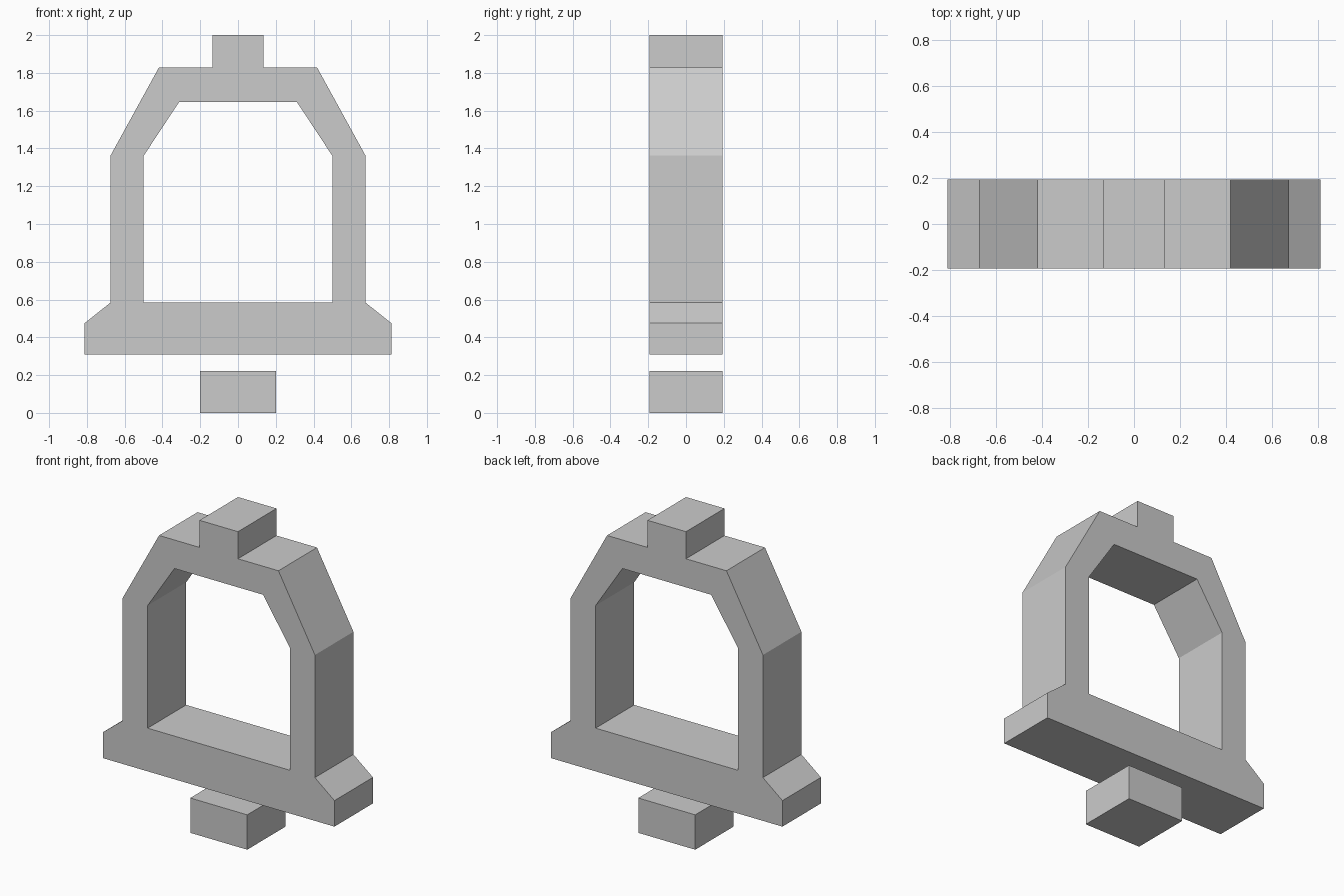
import bpy
import bmesh

if "Cube" in bpy.data.objects:
    bpy.data.objects.remove(bpy.data.objects["Cube"])

HALF_DEPTH = 0.193


def extruded_plate(name, *half_profiles):
    """Mirror right-half (x, z) profiles into closed loops, fill between them, extrude along y."""
    bm = bmesh.new()
    for half in half_profiles:
        loop = half + [(-x, z) for x, z in reversed(half)]
        verts = [bm.verts.new((x, -HALF_DEPTH, z)) for x, z in loop]
        for a, b in zip(verts, verts[1:] + verts[:1]):
            bm.edges.new((a, b))
    bmesh.ops.triangle_fill(bm, edges=bm.edges[:], use_beauty=True)
    result = bmesh.ops.extrude_face_region(bm, geom=bm.faces[:], use_keep_orig=True)
    moved = [g for g in result["geom"] if isinstance(g, bmesh.types.BMVert)]
    bmesh.ops.translate(bm, verts=moved, vec=(0, 2 * HALF_DEPTH, 0))
    bmesh.ops.recalc_face_normals(bm, faces=bm.faces[:])
    mesh = bpy.data.meshes.new(name)
    bm.to_mesh(mesh)
    bm.free()
    obj = bpy.data.objects.new(name, mesh)
    bpy.context.collection.objects.link(obj)
    return obj


# Bell frame: outer silhouette with top knob and flared rim, plus the opening
outer = [(0.135, 2.0), (0.135, 1.828), (0.419, 1.828), (0.675, 1.362),
         (0.675, 0.584), (0.812, 0.475), (0.812, 0.31)]
opening = [(0.311, 1.647), (0.499, 1.362), (0.499, 0.584)]
extruded_plate("bell_frame", outer, opening)

# Clapper block floating below the rim
extruded_plate("bell_clapper", [(0.2, 0.221), (0.2, 0.0)])
